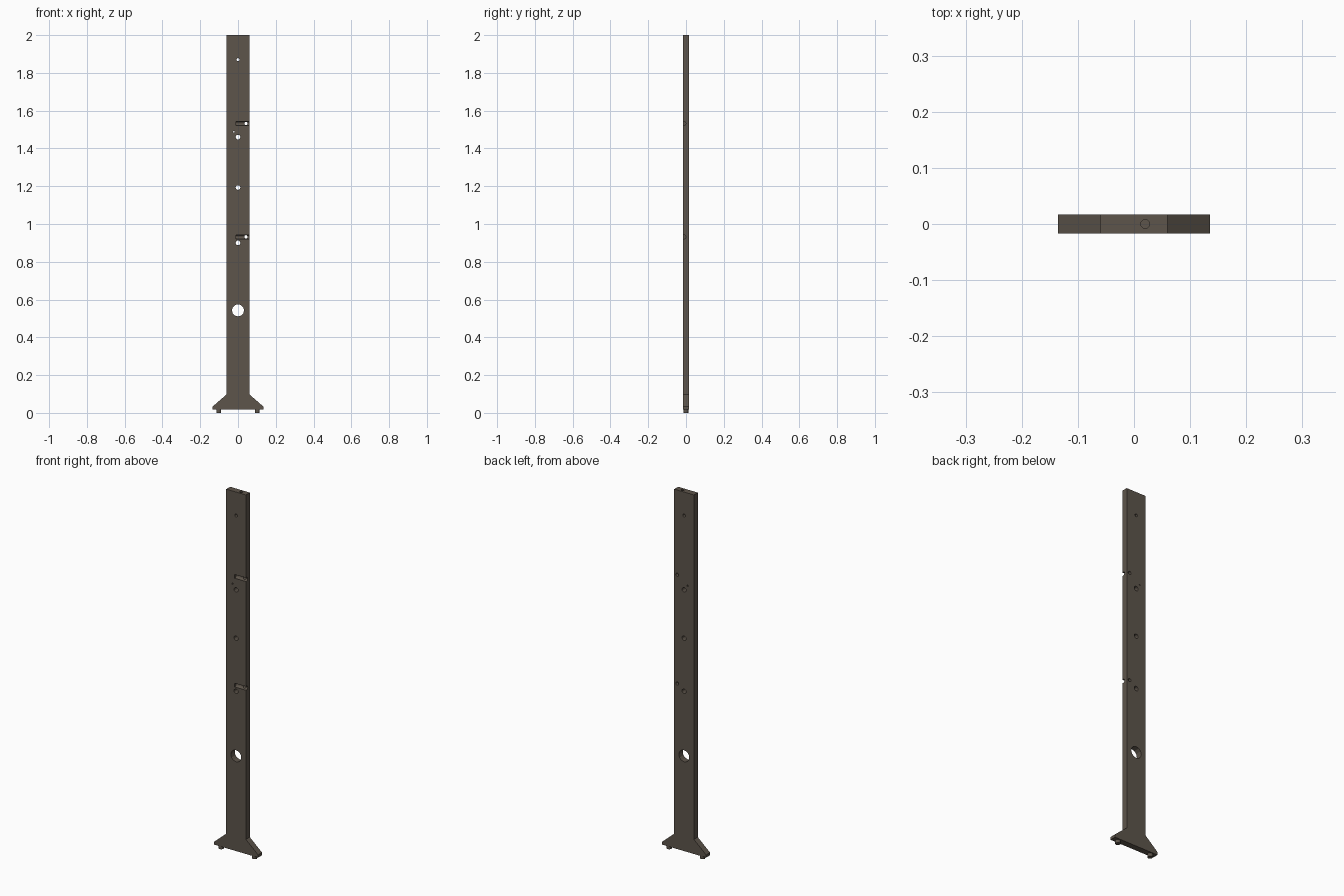
import bpy, bmesh, math
from mathutils import Matrix

if "Cube" in bpy.data.objects:
    bpy.data.objects.remove(bpy.data.objects["Cube"])

T = 0.017  # half thickness of the board

wood = bpy.data.materials.new("dark_brown")
wood.diffuse_color = (0.11, 0.09, 0.07, 1)
wood.use_nodes = True
wood.node_tree.nodes["Principled BSDF"].inputs["Base Color"].default_value = wood.diffuse_color


def new_object(name, bm):
    bmesh.ops.recalc_face_normals(bm, faces=bm.faces[:])
    mesh = bpy.data.meshes.new(name)
    bm.to_mesh(mesh)
    bm.free()
    obj = bpy.data.objects.new(name, mesh)
    bpy.context.collection.objects.link(obj)
    mesh.materials.append(wood)
    return obj


def cylinder(name, centre, radius, length, axis, sides=12):
    bm = bmesh.new()
    turn = {"X": Matrix.Rotation(math.pi / 2, 4, "Y"),
            "Y": Matrix.Rotation(math.pi / 2, 4, "X"),
            "Z": Matrix.Identity(4)}[axis]
    bmesh.ops.create_cone(bm, cap_ends=True, segments=sides, radius1=radius,
                          radius2=radius, depth=length,
                          matrix=Matrix.Translation(centre) @ turn)
    return new_object(name, bm)


def cut(target, cutter):
    cutter.hide_render = True
    mod = target.modifiers.new("cut", "BOOLEAN")
    mod.operation = "DIFFERENCE"
    mod.solver = "EXACT"
    mod.object = cutter
    bpy.context.view_layer.objects.active = target
    bpy.ops.object.modifier_apply(modifier=mod.name)
    bpy.data.objects.remove(cutter)


# Upright board with a flared base, extruded from a mirrored half profile
half = [(0.135, 0.018), (0.135, 0.033), (0.06, 0.098), (0.06, 2.0)]
outline = half + [(-x, z) for x, z in reversed(half)]
bm = bmesh.new()
face = bm.faces.new([bm.verts.new((x, -T, z)) for x, z in outline])
ext = bmesh.ops.extrude_face_region(bm, geom=[face])
bmesh.ops.translate(bm, vec=(0, 2 * T, 0),
                    verts=[v for v in ext["geom"] if isinstance(v, bmesh.types.BMVert)])
post = new_object("upright_post", bm)

# Holes through the board: x, z, radius
holes = [(0, 1.87, 0.008), (0, 1.46, 0.0125), (0, 1.193, 0.0125),
         (0, 0.90, 0.0125), (0, 0.543, 0.032), (-0.022, 1.488, 0.004),
         (0.042, 1.532, 0.009), (0.042, 0.932, 0.009)]
for x, z, r in holes:
    cut(post, cylinder("hole_cutter", (x, 0, z), r, 0.1, "Y"))

# Round-bottomed grooves in the front face, open to the right edge
for z in (1.532, 0.932):
    cut(post, cylinder("groove_cutter", (0.045, -0.012, z), 0.0115, 0.11, "X"))

# Blind hole in the top end
cut(post, cylinder("top_hole_cutter", (0.02, 0, 2.0), 0.008, 0.08, "Z"))

# Round feet
for side, x in (("left", -0.102), ("right", 0.102)):
    cylinder(side + "_foot", (x, 0, 0.01), 0.013, 0.02, "Z", 16)
